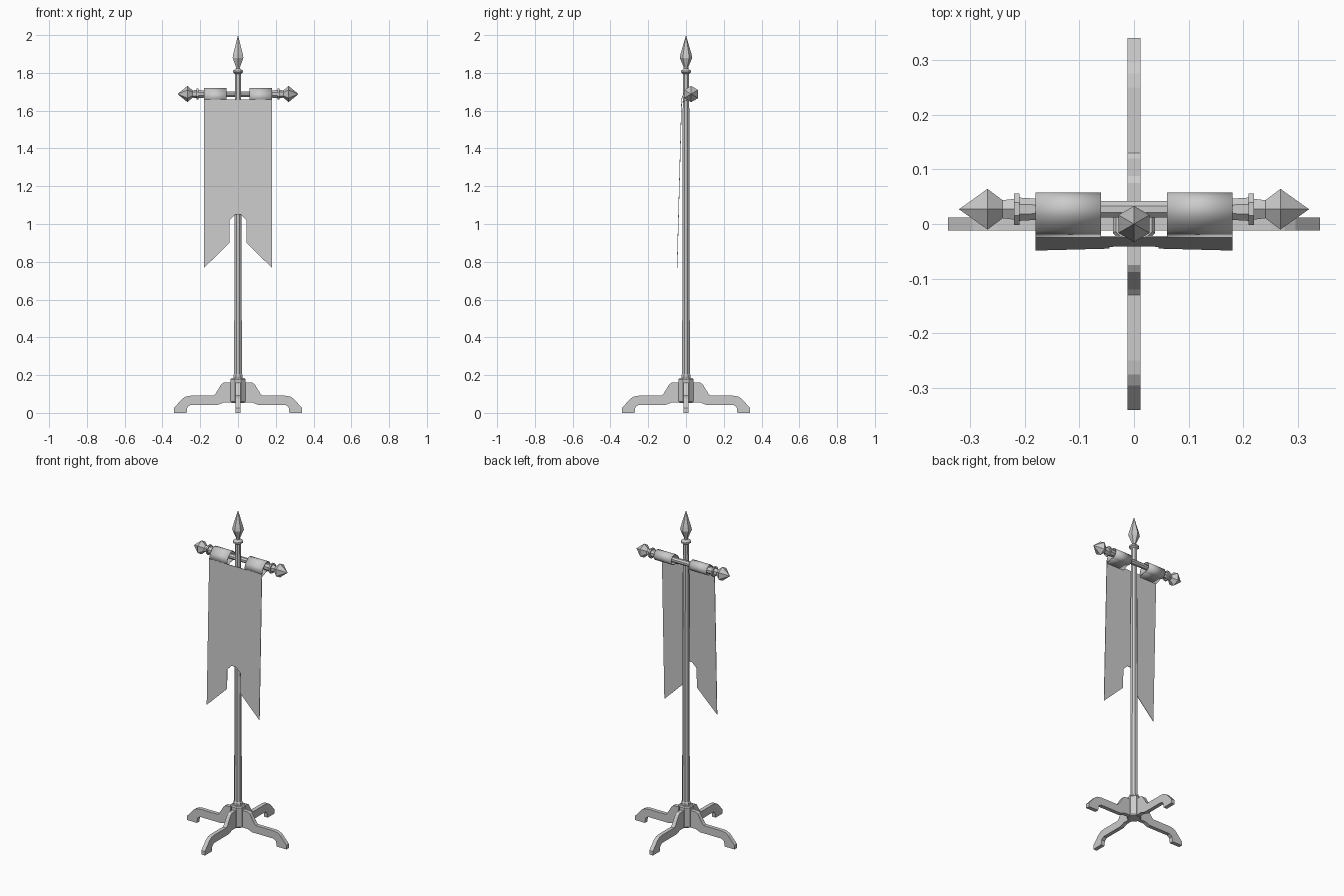
import bpy, bmesh, math
from mathutils import Matrix

if "Cube" in bpy.data.objects:
    bpy.data.objects.remove(bpy.data.objects["Cube"])


def make(name, bm):
    bmesh.ops.recalc_face_normals(bm, faces=bm.faces)
    me = bpy.data.meshes.new(name)
    bm.to_mesh(me)
    bm.free()
    ob = bpy.data.objects.new(name, me)
    bpy.context.collection.objects.link(ob)
    return ob


def lathe(name, profile, sides, phase=0.0, matrix=None):
    """Turn (radius, z) pairs around z; ends are capped."""
    bm = bmesh.new()
    rings = []
    for r, z in profile:
        if r == 0:
            rings.append([bm.verts.new((0, 0, z))] * sides)
            continue
        rings.append([bm.verts.new((r * math.cos(phase + math.tau * i / sides),
                                    r * math.sin(phase + math.tau * i / sides), z))
                      for i in range(sides)])
    for a, b in zip(rings, rings[1:]):
        for i in range(sides):
            j = (i + 1) % sides
            bm.faces.new(list(dict.fromkeys((a[i], a[j], b[j], b[i]))))
    for ring in (rings[0], rings[-1]):
        if ring[0] is not ring[1]:
            bm.faces.new(ring)
    if matrix:
        bm.transform(matrix)
    return make(name, bm)


# Pole, hub and collar
E = math.pi / 8
lathe("pole", [(0.022, 0.06), (0.021, 0.9), (0.018, 1.8)], 8, E)
lathe("hub", [(0.036, 0.053), (0.042, 0.06), (0.042, 0.178), (0.036, 0.185)], 8, E)
lathe("pole_collar", [(0.027, 0.18), (0.027, 0.2), (0.022, 0.207)], 8, E)

# Spear finial
H = math.pi / 6
lathe("spear_collar", [(0.018, 1.795), (0.029, 1.802), (0.029, 1.811), (0.014, 1.822)], 8, E)
lathe("spear_finial", [(0.012, 1.81), (0.012, 1.83), (0.033, 1.88), (0.029, 1.9), (0, 2.0)], 6, H)

# Four legs
LEG = [(0.0, 0.055), (0.075, 0.055), (0.105, 0.043), (0.25, 0.043), (0.268, 0.03),
       (0.272, 0.0), (0.34, 0.0), (0.34, 0.025), (0.295, 0.075), (0.275, 0.087),
       (0.25, 0.091), (0.13, 0.091), (0.12, 0.1), (0.088, 0.152), (0.075, 0.16), (0.0, 0.16)]
for k in range(4):
    bm = bmesh.new()
    face = bm.faces.new([bm.verts.new((x, -0.012, z)) for x, z in LEG])
    out = bmesh.ops.extrude_face_region(bm, geom=[face])
    bmesh.ops.translate(bm, vec=(0, 0.024, 0),
                        verts=[v for v in out["geom"] if isinstance(v, bmesh.types.BMVert)])
    bm.transform(Matrix.Rotation(k * math.pi / 2, 4, 'Z'))
    make(f"leg_{k + 1}", bm)

# Crossbar with a ring and pointed end on each side
BAR_Y, BAR_Z = 0.027, 1.688
for s, side in ((1, "right"), (-1, "left")):
    m = Matrix.Translation((0, BAR_Y, BAR_Z)) @ Matrix.Rotation(s * math.pi / 2, 4, 'Y')
    lathe(f"crossbar_{side}", [(0.016, 0), (0.016, 0.1), (0.023, 0.21)], 8, E, m)
    lathe(f"bar_ring_{side}", [(0.031, 0.209), (0.031, 0.219)], 8, E, m)
    lathe(f"bar_finial_{side}", [(0.022, 0.219), (0.019, 0.24), (0.043, 0.268), (0.037, 0.275),
                                 (0, 0.32)], 6, 0, m)

# Banner sheet, hanging slightly forward
HALF = [(0.18, 1.66), (0.18, 0.768), (0.045, 0.9), (0.045, 1.02), (0.015, 1.05)]
outline = HALF + [(-x, z) for x, z in reversed(HALF)]
bm = bmesh.new()
bm.faces.new([bm.verts.new((x, -0.023 - (1.66 - z) * 0.027, z)) for x, z in outline])
banner = make("banner", bm)
mod = banner.modifiers.new("thickness", 'SOLIDIFY')
mod.thickness, mod.offset = 0.003, 0

# Two cloth loops wrapped over the crossbar
loop = [(-0.023, 1.66), (-0.012, 1.692)]
loop += [(BAR_Y + 0.03 * math.cos(math.radians(a)), BAR_Z + 0.03 * math.sin(math.radians(a)))
         for a in range(140, -111, -25)]
loop += [(-0.021, 1.645)]
for s, side in ((1, "right"), (-1, "left")):
    bm = bmesh.new()
    rows = [[bm.verts.new((s * x, y, z)) for x in (0.06, 0.18)] for y, z in loop]
    for a, b in zip(rows, rows[1:]):
        bm.faces.new((a[0], a[1], b[1], b[0]))
    ob = make(f"banner_loop_{side}", bm)
    mod = ob.modifiers.new("thickness", 'SOLIDIFY')
    mod.thickness, mod.offset = 0.003, 0
    for p in ob.data.polygons:
        p.use_smooth = True
